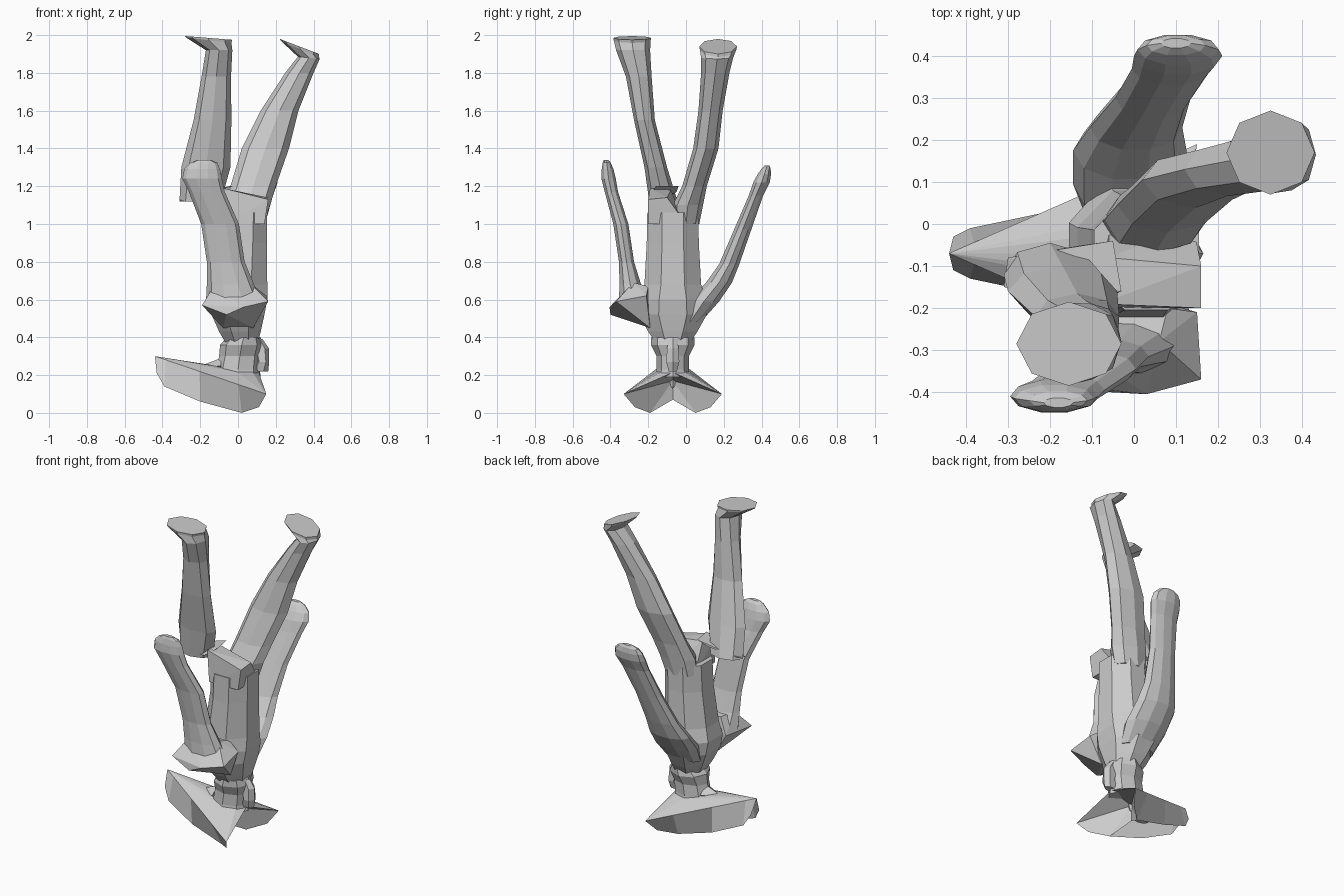
import bpy, bmesh, math
from mathutils import Vector

MID = -0.07  # body centre line in y


def finish(name, bm):
    bmesh.ops.recalc_face_normals(bm, faces=bm.faces)
    me = bpy.data.meshes.new(name)
    bm.to_mesh(me)
    bm.free()
    ob = bpy.data.objects.new(name, me)
    bpy.context.collection.objects.link(ob)
    return ob


def loft(name, rings, sides=8, boxy=False):
    """Rings are (x, y, z, radius x, radius y[, slope of z along x])."""
    bm = bmesh.new()
    loops = []
    turn, grow = (0.5, 1 / math.cos(math.pi / sides)) if boxy else (0, 1)
    for x, y, z, rx, ry, *slope in rings:
        s = slope[0] if slope else 0
        loop = []
        for i in range(sides):
            a = 2 * math.pi * (i + turn) / sides
            dx = rx * grow * math.cos(a)
            loop.append(bm.verts.new((x + dx, y + ry * grow * math.sin(a), z + s * dx)))
        loops.append(loop)
    for a, b in zip(loops, loops[1:]):
        for i in range(sides):
            j = (i + 1) % sides
            bm.faces.new((a[i], a[j], b[j], b[i]))
    bm.faces.new(loops[0])
    bm.faces.new(loops[-1])
    return finish(name, bm)


def hull(name, pts):
    bm = bmesh.new()
    for p in pts:
        bm.verts.new(p)
    res = bmesh.ops.convex_hull(bm, input=bm.verts)
    junk = [v for v in res["geom_interior"] if isinstance(v, bmesh.types.BMVert)]
    bmesh.ops.delete(bm, geom=junk, context='VERTS')
    return finish(name, bm)


# Legs, pointing upwards, each ending in a flat sole
loft("leg_front", [(-.20, -.12, 1.12, .11, .075), (-.17, -.16, 1.3, .13, .06),
                   (-.135, -.22, 1.55, .10, .055), (-.115, -.25, 1.78, .078, .068),
                   (-.10, -.28, 1.92, .07, .09), (-.155, -.285, 1.973, .12, .098, -.12),
                   (-.155, -.285, 1.985, .125, .10, -.08)])
loft("leg_back", [(.03, .0, 1.0, .11, .07), (.05, .01, 1.1, .12, .08), (.08, .045, 1.2, .12, .065),
                  (.145, .105, 1.4, .125, .067), (.22, .13, 1.6, .10, .064),
                  (.325, .155, 1.8, .075, .075), (.375, .165, 1.88, .058, .085, -.1),
                  (.33, .17, 1.925, .10, .097, -.42), (.325, .17, 1.94, .105, .10, -.38)])

# Hips bridging the torso and both legs
hull("hips", [(-.08, -.19, 1.19), (.16, -.2, 1.13), (.16, -.1, 1.14), (-.06, -.08, 1.18),
              (-.06, -.2, 1.0), (.14, -.2, 1.0), (.14, 0, 1.0), (-.06, 0, 1.0)])
hull("coat_tail", [(-.31, -.15, 1.12), (-.3, -.08, 1.14), (-.05, -.04, 1.2), (-.03, -.16, 1.2),
                   (-.1, -.19, 1.15), (-.12, -.05, 1.17)])

# Torso, widening into the chest and narrowing to the neck
loft("torso", [(.02, MID, .37, .085, .09), (.01, MID, .43, .11, .13),
               (0, MID, .52, .14, .18), (0, MID, .6, .155, .175),
               (.01, MID, .68, .145, .15), (.025, MID, .9, .128, .138),
               (.03, MID, 1.06, .125, .135)], 8, True)

# Front shoulder joining the chest to the arm
hull("shoulder_front", [(.16, -.37, .59), (.15, -.21, .62), (-.19, -.38, .57), (-.15, -.18, .57),
                        (-.06, -.40, .52), (.03, -.405, .56), (.08, -.19, .45), (-.08, -.19, .45),
                        (-.13, -.3, .67), (.06, -.28, .69), (.08, -.2, .67), (-.1, -.2, .67)])

# Arms with mitten hands
loft("arm_front", [(-.02, -.27, .58, .15, .09),
                   (-.04, -.295, .68, .125, .06), (-.065, -.315, .8, .10, .042),
                   (-.095, -.345, 1.0, .10, .042), (-.165, -.395, 1.17, .095, .037),
                   (-.19, -.41, 1.24, .105, .04), (-.19, -.415, 1.29, .095, .033),
                   (-.18, -.42, 1.325, .07, .022), (-.18, -.425, 1.34, .035, .012)], 10)
loft("arm_back", [(0, .02, .48, .115, .06), (-.005, .095, .59, .14, .085),
                  (-.01, .175, .69, .135, .072), (.005, .23, .79, .11, .056),
                  (.045, .30, .97, .09, .048), (.09, .37, 1.15, .095, .04),
                  (.105, .40, 1.22, .105, .046), (.105, .415, 1.265, .097, .037),
                  (.10, .425, 1.295, .07, .024), (.10, .43, 1.31, .035, .012)], 10)

# Head, nose and hair tail
loft("head", [(.03, MID, .4, .09, .115), (.02, MID, .36, .115, .115),
              (.01, MID, .3, .11, .085), (0, MID, .23, .115, .085),
              (0, MID, .19, .12, .09)])
hull("nose", [(-.19, MID, .235), (-.09, MID - .06, .25), (-.09, MID + .06, .25),
              (-.09, MID, .29), (-.09, MID, .2), (-.17, MID, .26)])
loft("hair_tail", [(.11, MID, .22, .05, .025), (.13, MID, .27, .035, .04),
                   (.12, MID, .34, .045, .035), (.10, MID, .39, .03, .03)], 6)

# Hat: underside in two halves, inner crown, turned-up side and back flaps
NOTCH = -.04  # how far forward the back edge folds in
edge = [(-.43, .04, .21), (-.39, .06, .14), (-.2, .10, .06), (.02, .12, 0), (.11, .20, .03)]
loft("hat_crown", [(-.1, MID, .21, .09, .08), (-.11, MID, .14, .08, .06),
                   (-.11, MID, .1, .05, .03)])
for side, label in ((-1, "left"), (1, "right")):
    ring = [(.11 * math.cos(a), MID + side * .09 * math.sin(a), .215)
            for a in (math.pi * i / 4 for i in range(5))]
    hull("hat_brim_" + label, [(-.44, MID, .3), (.15, MID + side * .26, .1),
                               (NOTCH, MID, .17)] + ring)
    bm = bmesh.new()
    top0, top1 = Vector((-.44, 0, .3)), Vector((.15, .26, .1))

    def vert(p):
        return bm.verts.new((p[0], MID + side * p[1], p[2]))
    tops = [vert(top0.lerp(top1, t)) for t in (0, .1, .4, .75, 1)]
    lows = [vert(p) for p in edge]
    for i in range(4):
        bm.faces.new((tops[i], lows[i], lows[i + 1], tops[i + 1]))
    notch, back = vert((NOTCH, 0, .07)), vert((NOTCH, 0, .17))
    bm.faces.new((tops[4], lows[4], lows[3], back))
    bm.faces.new((lows[3], notch, back))
    finish("hat_flap_" + label, bm)
